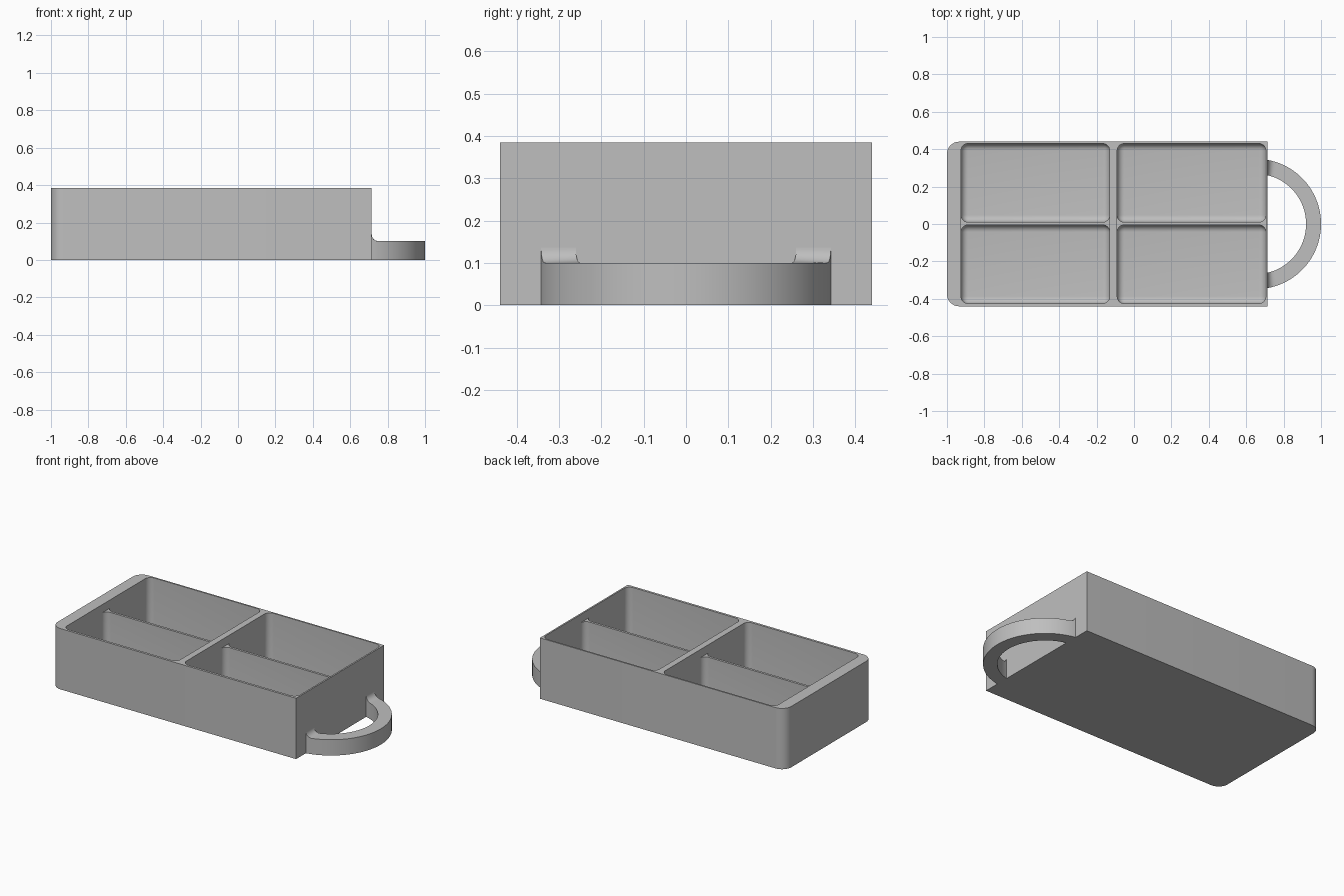
import bpy, bmesh, math

cube = bpy.data.objects.get("Cube")
if cube:
    bpy.data.objects.remove(cube, do_unlink=True)

grey = bpy.data.materials.new("plain_grey")
grey.use_nodes = True
grey.diffuse_color = (0.52, 0.52, 0.52, 1)
grey.node_tree.nodes["Principled BSDF"].inputs["Base Color"].default_value = (0.52, 0.52, 0.52, 1)

WALL_X = 0.715   # outer face of the handle end
HEIGHT = 0.385
FLOOR = 0.03


def add_object(name, bm):
    bmesh.ops.recalc_face_normals(bm, faces=bm.faces)
    mesh = bpy.data.meshes.new(name)
    bm.to_mesh(mesh)
    bm.free()
    mesh.materials.append(grey)
    obj = bpy.data.objects.new(name, mesh)
    bpy.context.collection.objects.link(obj)
    return obj


def box(name, lo, hi, radius=0, rounded=None, segments=8):
    """Box between two corners; edges whose midpoint passes the rule are rounded."""
    bm = bmesh.new()
    bmesh.ops.create_cube(bm, size=1)
    for v in bm.verts:
        for i in range(3):
            v.co[i] = hi[i] if v.co[i] > 0 else lo[i]
    if rounded:
        edges = [e for e in bm.edges if rounded((e.verts[0].co + e.verts[1].co) / 2)]
        bmesh.ops.bevel(bm, geom=edges, offset=radius, segments=segments,
                        profile=0.5, affect='EDGES')
    return add_object(name, bm)


def smooth(obj):
    bpy.ops.object.select_all(action='DESELECT')
    obj.select_set(True)
    bpy.context.view_layer.objects.active = obj
    bpy.ops.object.shade_smooth_by_angle(angle=math.radians(30))


# Tray block, rounded only at the two corners away from the handle
mid_z = HEIGHT / 2
tray = box("tray", (-1, -0.44, 0), (WALL_X, 0.44, HEIGHT), 0.065,
           lambda m: m.x < -0.99 and abs(m.z - mid_z) < 0.01)

# Four rounded compartments, plus a notch that lowers each thin divider
cutters = []
top = HEIGHT + 0.1
for x0, x1 in ((-0.925, -0.13), (-0.09, 0.705)):
    for y0, y1 in ((-0.425, -0.005), (0.01, 0.43)):
        cutters.append(box("compartment_cutter", (x0, y0, FLOOR), (x1, y1, top), 0.038,
                           lambda m: m.z < top - 0.01))
    cutters.append(box("divider_cutter", (x0, -0.06, 0.333), (x1, 0.065, top)))

bpy.context.view_layer.objects.active = tray
for cutter in cutters:
    cutter.hide_render = True
    mod = tray.modifiers.new("cut", 'BOOLEAN')
    mod.operation = 'DIFFERENCE'
    mod.solver = 'EXACT'
    mod.object = cutter
    bpy.ops.object.modifier_apply(modifier=mod.name)
for cutter in cutters:
    bpy.data.objects.remove(cutter, do_unlink=True)
smooth(tray)

# Handle: a flat arc whose top sweeps up in a fillet where it meets the wall
CENTRE_X, OUTER, INNER = 0.652, 0.348, 0.268
THICK, FILLET = 0.1, 0.036
STEPS = 72


def top_height(x):
    d = min(max(x - WALL_X, 0), FILLET)
    return THICK + FILLET - math.sqrt(FILLET ** 2 - (FILLET - d) ** 2)


bm = bmesh.new()
rings = []
for i in range(STEPS + 1):
    t = math.sin((i / STEPS - 0.5) * math.pi)   # denser toward the ends
    ring = []
    for r in (INNER, OUTER):
        a = t * math.acos((WALL_X - CENTRE_X) / r)
        x, y = CENTRE_X + r * math.cos(a), r * math.sin(a)
        ring.append((bm.verts.new((x, y, 0)), bm.verts.new((x, y, top_height(x)))))
    (ib, it), (ob, ot) = ring
    rings.append((ib, ob, ot, it))
for a, b in zip(rings, rings[1:]):
    for k in range(4):
        n = (k + 1) % 4
        bm.faces.new((a[k], a[n], b[n], b[k]))
bm.faces.new(rings[0])
bm.faces.new(rings[-1])
smooth(add_object("handle", bm))
